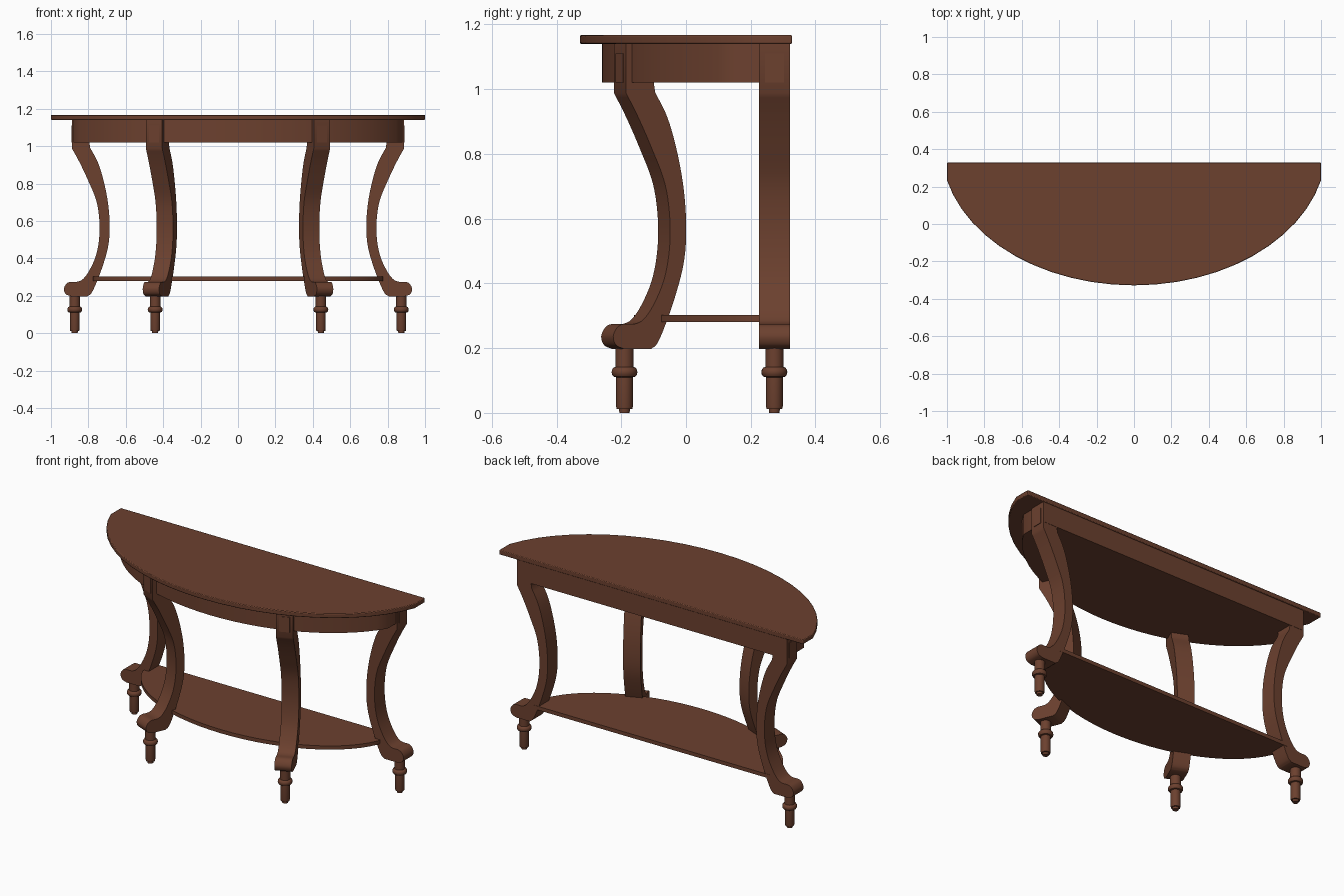
import bpy, bmesh, math
from mathutils import Vector

if "Cube" in bpy.data.objects:
    bpy.data.objects.remove(bpy.data.objects["Cube"])

wood = bpy.data.materials.new("brown wood")
wood.diffuse_color = (0.15, 0.052, 0.028, 1)
wood.use_nodes = True
wood.node_tree.nodes["Principled BSDF"].inputs["Base Color"].default_value = wood.diffuse_color


def finish(name, bm, loc=(0, 0, 0), rot=0.0, angle=35):
    """Turn a bmesh into a named, shaded wooden object."""
    bmesh.ops.recalc_face_normals(bm, faces=bm.faces)
    me = bpy.data.meshes.new(name)
    bm.to_mesh(me)
    bm.free()
    me.materials.append(wood)
    ob = bpy.data.objects.new(name, me)
    bpy.context.collection.objects.link(ob)
    ob.location = loc
    ob.rotation_euler.z = rot
    bpy.ops.object.select_all(action='DESELECT')
    ob.select_set(True)
    bpy.context.view_layer.objects.active = ob
    bpy.ops.object.shade_smooth_by_angle(angle=math.radians(angle))
    return ob


def extrude(points, vec):
    """Closed outline pushed along a vector."""
    bm = bmesh.new()
    face = bm.faces.new([bm.verts.new(p) for p in points])
    ext = bmesh.ops.extrude_face_region(bm, geom=[face])
    verts = [v for v in ext["geom"] if isinstance(v, bmesh.types.BMVert)]
    bmesh.ops.translate(bm, verts=verts, vec=vec)
    return bm


def smooth_path(pts, steps=5):
    """Catmull-Rom curve through 2D points."""
    p = [Vector(q) for q in pts]
    p = [2 * p[0] - p[1]] + p + [2 * p[-1] - p[-2]]
    out = []
    for i in range(1, len(p) - 2):
        a, b, c, d = p[i - 1:i + 3]
        for s in range(steps):
            t = s / steps
            out.append(0.5 * (2 * b + (c - a) * t + (2 * a - 5 * b + 4 * c - d) * t * t
                              + (3 * b - a - 3 * c + d) * t ** 3))
    return out + [p[-2]]


def half_ellipse_slab(name, half, a, b, cy, back, z0, z1, n=28, bevel=0.0):
    """Bow-fronted slab: elliptical front, short straight ends, flat back."""
    t0 = math.asin(half / a)
    pts = []
    for i in range(n + 1):
        t = -t0 + 2 * t0 * i / n
        pts.append((a * math.sin(t), cy - b * math.cos(t), z0))
    pts += [(half, back, z0), (-half, back, z0)]
    ob = finish(name, extrude(pts, (0, 0, z1 - z0)))
    if bevel:
        m = ob.modifiers.new("rounded rim", 'BEVEL')
        m.width = bevel
        m.segments = 2
        m.limit_method = 'ANGLE'
        m.angle_limit = math.radians(60)
    return ob


# Top, solid apron and lower shelf
half_ellipse_slab("table_top", 1.0, 1.03, 0.738, 0.41, 0.328, 1.14, 1.167, 24, 0.004)
half_ellipse_slab("apron", 0.88, 0.955, 0.67, 0.41, 0.322, 1.02, 1.14)
half_ellipse_slab("lower_shelf", 0.775, 0.80, 0.49, 0.33, 0.322, 0.28, 0.302)

# Leg side profile: u is outward from the foot axis, second value is height
outer = [(0.015, 0.988), (-0.025, 0.915), (-0.07, 0.82), (-0.115, 0.71), (-0.132, 0.60),
         (-0.13, 0.50), (-0.112, 0.41), (-0.078, 0.335), (-0.045, 0.29), (-0.015, 0.275)]
scroll = [(0.025, 0.274), (0.046, 0.262), (0.058, 0.236), (0.048, 0.209), (0.02, 0.197)]
inner = [(-0.068, 0.197), (-0.09, 0.215), (-0.117, 0.272), (-0.15, 0.36), (-0.178, 0.46),
         (-0.187, 0.56), (-0.18, 0.68), (-0.158, 0.80), (-0.125, 0.91), (-0.083, 0.99)]
WIDTH = 0.095
profile = [(0.015, 1.14)] + smooth_path(outer + scroll) + smooth_path(inner) + [(-0.078, 1.02), (-0.078, 1.14)]

# Turned peg foot: radius, height
peg = [(0, 0), (0.016, 0), (0.017, 0.012), (0.024, 0.012), (0.026, 0.02), (0.026, 0.11),
       (0.034, 0.112), (0.039, 0.119), (0.040, 0.126), (0.039, 0.133), (0.034, 0.140),
       (0.028, 0.142), (0.028, 0.205), (0, 0.205)]


def turned(points, seg=24):
    bm = bmesh.new()
    vs = [bm.verts.new((r, 0, z)) for r, z in points]
    es = [bm.edges.new(p) for p in zip(vs, vs[1:])]
    bmesh.ops.spin(bm, geom=vs + es, cent=(0, 0, 0), axis=(0, 0, 1),
                   angle=2 * math.pi, steps=seg)
    bmesh.ops.remove_doubles(bm, verts=bm.verts, dist=1e-5)
    return bm


def leg(name, x, y, rot):
    loc = (x, y, 0)
    pts = [(u, -WIDTH / 2, z) for u, z in profile]
    finish(name, extrude(pts, (0, WIDTH, 0)), loc, rot)
    # raised panel on the block at the head of the leg
    panel = [(0.012, -0.029, 1.02), (0.012, 0.029, 1.02),
             (0.012, 0.029, 1.11), (0.012, -0.029, 1.11)]
    finish(name + "_panel", extrude(panel, (0.006, 0, 0)), loc, rot)
    finish(name + "_peg_foot", turned(peg), loc, rot, 40)


# Four legs: back pair faces sideways, front pair splays outward
for side, s in (("right", 1), ("left", -1)):
    leg("back_leg_" + side, s * 0.873, 0.273, 0 if s > 0 else math.pi)
    leg("front_leg_" + side, s * 0.443, -0.19, -math.pi / 2 + s * math.radians(23))
